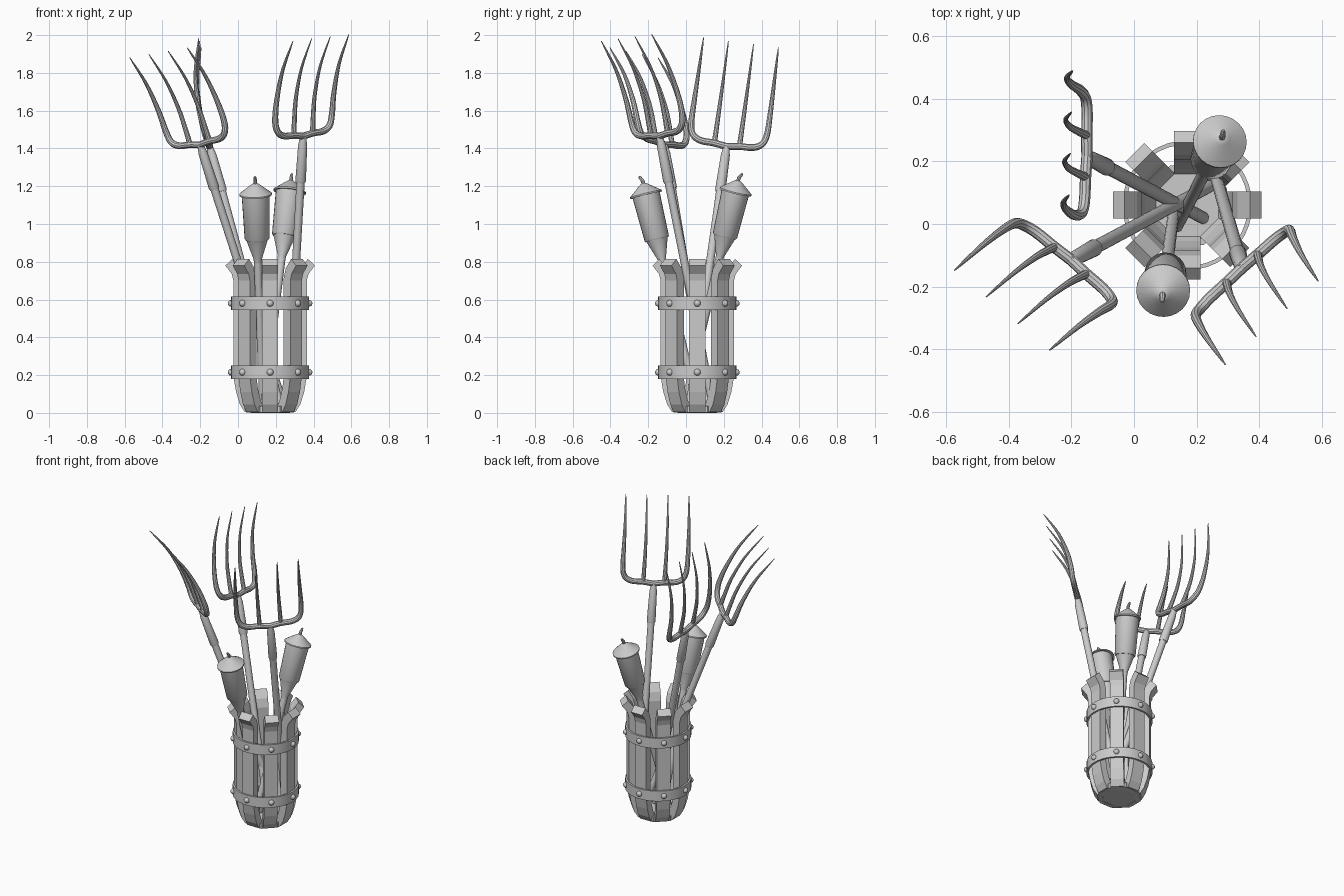
import bpy, bmesh, math
from mathutils import Vector, Matrix

cube = bpy.data.objects.get("Cube")
if cube:
    bpy.data.objects.remove(cube, do_unlink=True)

grey = bpy.data.materials.new("plain grey")
grey.use_nodes = True
grey.diffuse_color = (0.6, 0.6, 0.6, 1)
grey.node_tree.nodes["Principled BSDF"].inputs["Base Color"].default_value = (0.6, 0.6, 0.6, 1)

CENTRE = Vector((0.17, 0.06, 0))


def finish(name, bm, smooth=True):
    bmesh.ops.recalc_face_normals(bm, faces=bm.faces)
    mesh = bpy.data.meshes.new(name)
    bm.to_mesh(mesh)
    bm.free()
    mesh.materials.append(grey)
    obj = bpy.data.objects.new(name, mesh)
    bpy.context.collection.objects.link(obj)
    if smooth:
        bpy.ops.object.select_all(action='DESELECT')
        obj.select_set(True)
        bpy.context.view_layer.objects.active = obj
        bpy.ops.object.shade_smooth_by_angle(angle=math.radians(35))


def add_tube(bm, points, radii, sides=12):
    """Sweep a circle of changing radius along a path, with closed ends."""
    rings, side, last = [], None, len(points) - 1
    for i, p in enumerate(points):
        t = (points[min(i + 1, last)] - points[max(i - 1, 0)]).normalized()
        side = t.orthogonal() if side is None else side - t * side.dot(t)
        side.normalize()
        other = t.cross(side)
        ring = []
        for k in range(sides):
            a = math.tau * k / sides
            ring.append(bm.verts.new(p + (side * math.cos(a) + other * math.sin(a)) * radii[i]))
        rings.append(ring)
    for r0, r1 in zip(rings, rings[1:]):
        for k in range(sides):
            n = (k + 1) % sides
            bm.faces.new((r0[k], r0[n], r1[n], r1[k]))
    bm.faces.new(rings[0])
    bm.faces.new(rings[-1])


def smooth_path(pts, steps=4):
    """Catmull-Rom curve through the points."""
    ext = [pts[0] * 2 - pts[1]] + pts + [pts[-1] * 2 - pts[-2]]
    out = []
    for a, b, c, d in zip(ext, ext[1:], ext[2:], ext[3:]):
        for s in range(steps):
            t = s / steps
            out.append(0.5 * (2 * b + (c - a) * t + (2 * a - 5 * b + 4 * c - d) * t ** 2
                              + (3 * b - a - 3 * c + d) * t ** 3))
    return out + [pts[-1]]


# Basket: eight curved slats
SLAT = [(.10, 0), (.135, .006), (.16, .045), (.18, .11), (.194, .19), (.194, .70),
        (.203, .735), (.237, .78), (.20, .815), (.16, .765), (.144, .71),
        (.144, .19), (.135, .13), (.115, .07), (.10, .04)]
for i in range(8):
    bm = bmesh.new()
    a = math.tau * i / 8
    sides = [[bm.verts.new((r, y, z)) for r, z in SLAT] for y in (-.043, .043)]
    for ring in sides:
        bm.faces.new(ring)
    for k in range(len(SLAT)):
        n = (k + 1) % len(SLAT)
        bm.faces.new((sides[0][k], sides[0][n], sides[1][n], sides[1][k]))
    bm.transform(Matrix.Translation(CENTRE) @ Matrix.Rotation(a, 4, 'Z'))
    finish(f"basket_slat_{i + 1}", bm, smooth=False)

# Basket floor
bm = bmesh.new()
bmesh.ops.create_cone(bm, cap_ends=True, segments=8, radius1=.138, radius2=.138, depth=.035,
                      matrix=Matrix.Translation(CENTRE + Vector((0, 0, .0195)))
                      @ Matrix.Rotation(math.pi / 8, 4, 'Z'))
finish("basket_floor", bm, smooth=False)

# Bands with round rivets
for label, z in (("lower", .215), ("upper", .58)):
    bm = bmesh.new()
    section = [(.194, z - .035), (.207, z - .035), (.207, z + .035), (.194, z + .035)]
    count = 40
    rings = [[bm.verts.new(CENTRE + Vector((r * math.cos(math.tau * k / count),
                                           r * math.sin(math.tau * k / count), h)))
              for r, h in section] for k in range(count)]
    for k in range(count):
        r0, r1 = rings[k], rings[(k + 1) % count]
        for j in range(4):
            n = (j + 1) % 4
            bm.faces.new((r0[j], r0[n], r1[n], r1[j]))
    finish(f"{label}_band", bm)
    bm = bmesh.new()
    for k in range(8):
        a = math.tau * k / 8
        spot = CENTRE + Vector((.206 * math.cos(a), .206 * math.sin(a), z))
        bmesh.ops.create_uvsphere(bm, u_segments=12, v_segments=8, radius=.018,
                                  matrix=Matrix.Translation(spot))
    finish(f"{label}_band_rivets", bm)


# Pitchforks: handle, ferrule and four bowed tines
def pitchfork(name, base, joint, across):
    base, joint = Vector(base), Vector(joint)
    u = (joint - base).normalized()
    w = Vector(across)
    w = (w - u * w.dot(u)).normalized()
    b = w.cross(u)

    def at(x, y, z=0):
        return joint + w * x + u * y + b * z

    bm = bmesh.new()
    add_tube(bm, [base, at(0, -.22)], [.02, .022], 16)
    finish(name + "_handle", bm)
    bm = bmesh.new()
    add_tube(bm, [at(0, y) for y in (-.25, -.24, -.05, -.02, .012)],
             [.025, .028, .024, .019, .015], 16)
    finish(name + "_ferrule", bm)

    bm = bmesh.new()
    for s in (-1, 1):
        outer = [(0, 0, 0), (.07, .01, 0), (.14, .014, 0), (.185, .04, 0), (.203, .1, -.005),
                 (.204, .22, 0), (.202, .38, .03), (.2, .55, .095)]
        inner = [(.067, .008, 0), (.067, .1, -.003), (.067, .22, 0), (.067, .38, .03),
                 (.067, .55, .095)]
        for shape, thick in ((outer, .0165), (inner, .0125)):
            path = smooth_path([at(s * x, y, z) for x, y, z in shape])
            heights = [min(1, max(0, (p - joint).dot(u) / .55)) for p in path]
            add_tube(bm, path, [thick * (1 - h) ** .7 + .002 for h in heights], 10)
    finish(name + "_tines", bm)


pitchfork("left_fork", (.265, .14, .05), (.345, -.14, 1.465), (.74, .664, .1))
pitchfork("right_fork", (.24, .12, .05), (-.2, -.115, 1.42), (.754, -.641, .15))
pitchfork("back_fork", (.22, .02, .05), (-.15, .215, 1.41), (.025, .99, -.12))


# Torches: pole, cone, canister, cap and wick
def torch(name, base, tip):
    base, tip = Vector(base), Vector(tip)
    down = (base - tip).normalized()
    length = (base - tip).length

    def part(label, profile, sides=24):
        bm = bmesh.new()
        add_tube(bm, [tip + down * s for s, r in profile], [r for s, r in profile], sides)
        finish(f"{name}_{label}", bm)

    part("pole", [(.44, .021), (length, .018)], 16)
    part("cone", [(.335, .06), (.45, .022), (.47, .021)])
    part("canister", [(.09, .074), (.335, .066), (.342, .062)])
    part("cap", [(.036, .012), (.044, .024), (.092, .086), (.1, .086)])
    bm = bmesh.new()
    lean = Vector((0, math.copysign(.014, tip.y), 0))
    add_tube(bm, [tip + down * .05, tip + down * .022, tip + lean * .7 + down * .004,
                  tip + lean - down * .002], [.01, .01, .008, .004], 8)
    finish(name + "_wick", bm)


torch("front_torch", (.13, .06, .05), (.09, -.235, 1.25))
torch("back_torch", (.138, -.008, .05), (.285, .285, 1.265))
